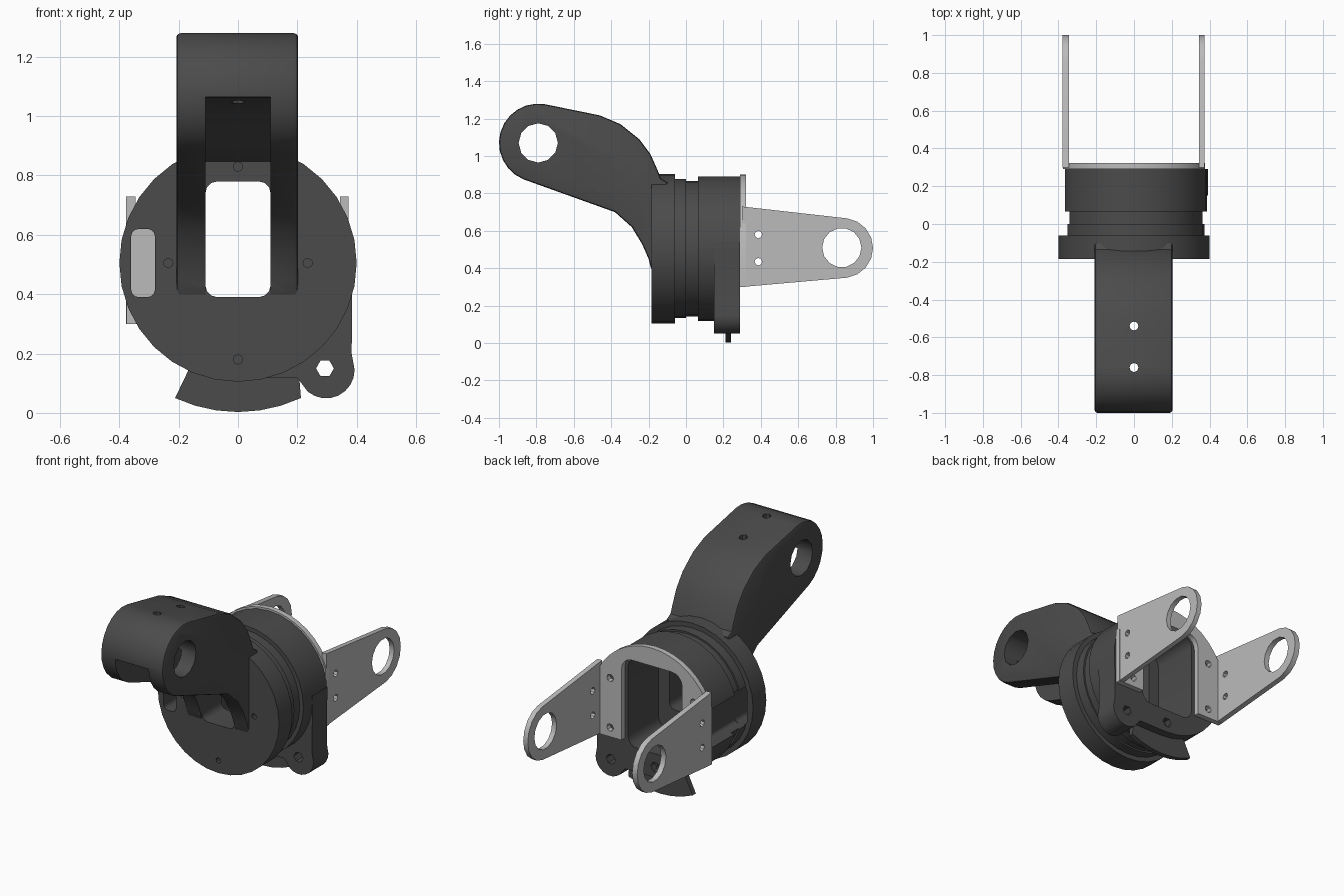
import bpy, bmesh, math

if "Cube" in bpy.data.objects:
    bpy.data.objects.remove(bpy.data.objects["Cube"])

CZ = 0.505  # height of the joint axis


def material(name, v):
    m = bpy.data.materials.new(name)
    m.diffuse_color = (v, v, v, 1)
    m.use_nodes = True
    m.node_tree.nodes["Principled BSDF"].inputs["Base Color"].default_value = m.diffuse_color
    return m


DARK, LIGHT = material("dark_plastic", 0.07), material("light_metal", 0.5)


def arc(cx, cy, r, a0, a1, n):
    return [(cx + r * math.cos(math.radians(a0 + (a1 - a0) * i / n)),
             cy + r * math.sin(math.radians(a0 + (a1 - a0) * i / n))) for i in range(n + 1)]


def circle(cx, cy, r, n):
    return arc(cx, cy, r, 0, 360, n)[:-1]


def rounded(x0, x1, z0, z1, r):
    return (arc(x1 - r, z1 - r, r, 0, 90, 3) + arc(x0 + r, z1 - r, r, 90, 180, 3)
            + arc(x0 + r, z0 + r, r, 180, 270, 3) + arc(x1 - r, z0 + r, r, 270, 360, 3))


def prism(name, pts, axis, a, b, mat=None):
    """Extrude a 2D outline along an axis from a to b."""
    place = {'x': lambda u, v, w: (w, u, v),
             'y': lambda u, v, w: (u, w, v),
             'z': lambda u, v, w: (u, v, w)}[axis]
    bm = bmesh.new()
    f = bm.faces.new([bm.verts.new(place(u, v, a)) for u, v in pts])
    r = bmesh.ops.extrude_face_region(bm, geom=[f])
    off = place(0, 0, b - a)
    bmesh.ops.translate(bm, vec=off, verts=[e for e in r['geom'] if isinstance(e, bmesh.types.BMVert)])
    bmesh.ops.recalc_face_normals(bm, faces=bm.faces)
    me = bpy.data.meshes.new(name)
    bm.to_mesh(me)
    bm.free()
    ob = bpy.data.objects.new(name, me)
    bpy.context.collection.objects.link(ob)
    if mat:
        me.materials.append(mat)
    return ob


def select(ob):
    bpy.ops.object.select_all(action='DESELECT')
    ob.select_set(True)
    bpy.context.view_layer.objects.active = ob


def boolean(ob, others, op='DIFFERENCE'):
    """Apply boolean operations and remove the helpers."""
    select(ob)
    for args in others:
        c = prism("cutter", *args)
        c.hide_render = True
        m = ob.modifiers.new("bool", 'BOOLEAN')
        m.operation, m.solver, m.object = op, 'EXACT', c
        bpy.ops.object.modifier_apply(modifier=m.name)
        bpy.data.objects.remove(c)


def smooth(ob):
    select(ob)
    bpy.ops.object.shade_smooth_by_angle(angle=math.radians(32))


# shared openings
window = (rounded(-0.11, 0.11, 0.39, 0.78, 0.04), 'y', -0.5, 0.5)
screws = [(circle(x, z, 0.016, 8), 'y', -0.3, 0.285)
          for x, z in ((0, 0.83), (0, 0.18), (0.235, CZ), (-0.235, CZ))]
side_opening = (rounded(-0.5, -0.28, 0.39, 0.62, 0.02), 'y', -0.2, 0.4)

# front flange disc
flange = prism("front_flange", circle(0, CZ, 0.4, 32), 'y', -0.185, -0.06, DARK)
boolean(flange, [window, (rounded(-0.36, -0.28, 0.39, 0.62, 0.025), 'y', -0.3, 0)] + screws)
smooth(flange)

# curved arm: outer side outline, hollow underneath
outline = (arc(-0.79, 1.07, 0.21, 80, 248, 12)
           + [(-0.38, 0.70), (-0.29, 0.62), (-0.235, 0.53), (-0.2, 0.45), (-0.185, 0.39), (-0.1, 0.39),
              (-0.1, 0.86), (-0.135, 0.88), (-0.15, 0.92), (-0.19, 1.01), (-0.25, 1.09),
              (-0.35, 1.17), (-0.46, 1.217)])
arm = prism("curved_arm", outline, 'x', -0.208, 0.203, DARK)
bev = arm.modifiers.new("bevel", 'BEVEL')
bev.width, bev.segments, bev.limit_method, bev.angle_limit = 0.014, 2, 'ANGLE', math.radians(75)
select(arm)
bpy.ops.object.modifier_apply(modifier=bev.name)
channel = [(-1.1, 1.065), (-0.6, 1.06), (-0.48, 1.035), (-0.38, 0.98), (-0.29, 0.91),
           (-0.23, 0.86), (-0.18, 0.846), (-0.18, 0.2), (-1.1, 0.2)]
boolean(arm, [(channel, 'x', -0.11, 0.11), window, screws[0],
              (circle(-0.79, 1.07, 0.105, 12), 'x', -0.4, 0.4)]
        + [(circle(0, y, 0.024, 8), 'z', 0.8, 1.5) for y in (-0.54, -0.76)])
smooth(arm)

# stepped neck rings between flange and housing
cavity = (rounded(-0.18, 0.18, 0.26, 0.79, 0.06), 'y', 0.0, 0.5)
for name, r, a, b in (("neck_ring_front", 0.372, -0.065, 0.0), ("neck_ring_back", 0.362, -0.005, 0.07)):
    ring = prism(name, circle(0, CZ, r, 32), 'y', a, b, DARK)
    boolean(ring, [window, cavity, side_opening] + screws)
    smooth(ring)

# rear housing with mounting ear
housing = prism("rear_housing", circle(0, CZ, 0.386, 32), 'y', 0.065, 0.29, DARK)
ear = [(0.0, 0.54), (0.0, 0.118), (0.2, 0.118)] + arc(0.297, 0.145, 0.096, 230, 360, 8) \
    + [(0.383, 0.2), (0.386, 0.54)]
boolean(housing, [(ear, 'y', 0.15, 0.29)], 'UNION')
boolean(housing, [(cavity[0], 'y', 0.0, 0.5), side_opening,
                  (circle(0.293, 0.15, 0.03, 6), 'y', 0, 0.5),
                  (circle(0, 0.18, 0.03, 6), 'y', 0.25, 0.5)] + screws)
smooth(housing)

# thin curved stop fin below the housing
fin = arc(0, 0.505, 0.502, 245, 295, 6) + [(0.2, 0.2), (-0.14, 0.2)]
prism("stop_fin", fin, 'y', 0.21, 0.24, DARK)

# arched bracket plate
arch = ([(0.375, 0.3)] + arc(0, CZ, 0.397, 19, 161, 16) + [(-0.375, 0.3), (-0.2, 0.3)]
        + arc(-0.13, 0.725, 0.07, 180, 90, 4) + arc(0.13, 0.725, 0.07, 90, 0, 4) + [(0.2, 0.3)])
plate = prism("bracket_plate", arch, 'y', 0.29, 0.322, LIGHT)
boolean(plate, [(circle(x, z, 0.022, 8), 'y', 0, 0.5)
                for x in (-0.275, 0.275) for z in (0.355, 0.65)])
smooth(plate)

# two bracket side plates
for name, a, b in (("bracket_side_left", -0.378, -0.345), ("bracket_side_right", 0.343, 0.373)):
    pts = [(0.3, 0.73), (0.3, 0.3)] + arc(0.84, 0.508, 0.16, -82, 82, 8)
    side = prism(name, pts, 'x', a, b, LIGHT)
    boolean(side, [(circle(0.833, 0.51, 0.105, 14), 'x', -1, 1)]
            + [(circle(0.387, z, 0.02, 8), 'x', -1, 1) for z in (0.435, 0.58)])
    smooth(side)
